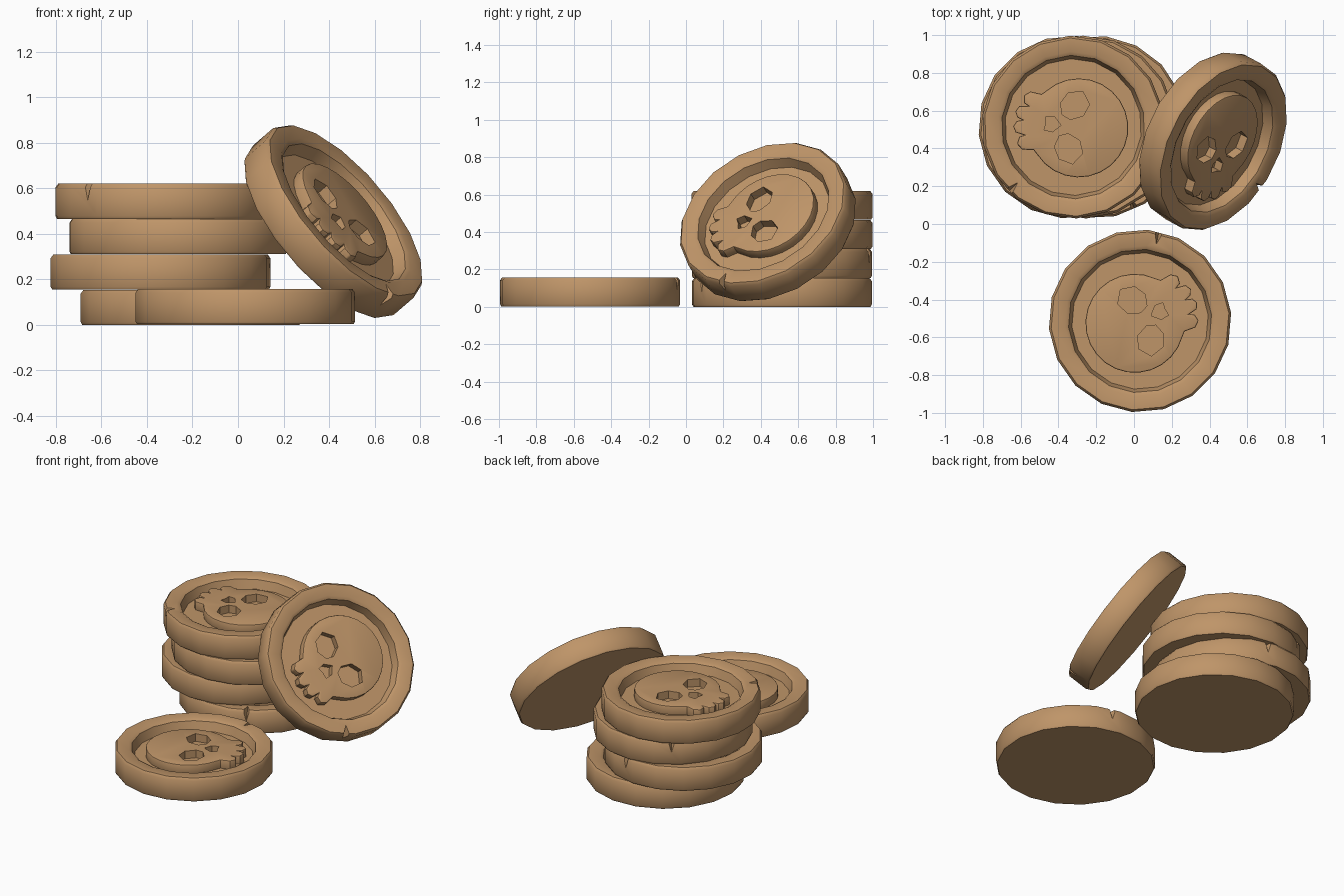
import bpy, bmesh
from math import sin, cos, pi, radians
from mathutils import Vector, Matrix

if "Cube" in bpy.data.objects:
    bpy.data.objects.remove(bpy.data.objects["Cube"])

T = 0.154      # coin thickness
SIDES = 18

gold = bpy.data.materials.new("old_gold")
gold.diffuse_color = (0.52, 0.30, 0.14, 1)
gold.use_nodes = True
gold.node_tree.nodes["Principled BSDF"].inputs["Base Color"].default_value = gold.diffuse_color


def make_obj(name, bm):
    bmesh.ops.recalc_face_normals(bm, faces=bm.faces[:])
    me = bpy.data.meshes.new(name)
    bm.to_mesh(me)
    bm.free()
    ob = bpy.data.objects.new(name, me)
    bpy.context.collection.objects.link(ob)
    return ob


def prism(name, pts, z0, z1):
    bm = bmesh.new()
    f = bm.faces.new([bm.verts.new((x, y, z0)) for x, y in pts])
    g = bmesh.ops.extrude_face_region(bm, geom=[f])["geom"]
    bmesh.ops.translate(bm, vec=(0, 0, z1 - z0),
                        verts=[v for v in g if isinstance(v, bmesh.types.BMVert)])
    return make_obj(name, bm)


def finish(ob, cutters, bevel=0):
    """Apply bevel and cuts, return the finished mesh and drop the helpers."""
    if bevel:
        b = ob.modifiers.new("bevel", "BEVEL")
        b.width, b.segments, b.limit_method = bevel, 2, "ANGLE"
        b.angle_limit = radians(60)
    for c in cutters:
        c.hide_render = True
        m = ob.modifiers.new("cut", "BOOLEAN")
        m.operation, m.object, m.solver = "DIFFERENCE", c, "EXACT"
    dg = bpy.context.evaluated_depsgraph_get()
    me = bpy.data.meshes.new_from_object(ob.evaluated_get(dg))
    for o in [ob] + cutters:
        bpy.data.objects.remove(o)
    me.shade_smooth()
    me.set_sharp_from_angle(angle=radians(38))
    me.materials.clear()
    me.materials.append(gold)
    return me


# coin disc: lathed profile with raised rim
profile = [(0.477, 0), (0.484, 0.012), (0.484, 0.138), (0.472, T), (0.40, T),
           (0.38, 0.142), (0.362, 0.085)]
bm = bmesh.new()
rings = [[bm.verts.new((r * cos(2 * pi * i / SIDES), r * sin(2 * pi * i / SIDES), z))
          for i in range(SIDES)] for r, z in profile]
for a, b in zip(rings, rings[1:]):
    for i in range(SIDES):
        j = (i + 1) % SIDES
        bm.faces.new((a[i], a[j], b[j], b[i]))
bm.faces.new(rings[0])
bm.faces.new(rings[-1])
disc = make_obj("disc", bm)

# wedge that nicks the rim edge
bm = bmesh.new()
for p in [(0.415, 0, T), (0.41, 0, 0.18), (0.50, 0, 0.055),
          (0.50, 0.035, 0.18), (0.50, -0.035, 0.18)]:
    bm.verts.new(p)
bmesh.ops.convex_hull(bm, input=bm.verts[:])
nick = make_obj("nick_cutter", bm)
nick.rotation_euler.z = radians(53)
bpy.context.view_layer.update()
disc_mesh = finish(disc, [nick])

# skull relief: round cranium, jaw with four teeth pointing +x
jaw = [(0.19, 0.15), (0.25, 0.155), (0.282, 0.13), (0.275, 0.09), (0.25, 0.078),
       (0.298, 0.07), (0.315, 0.04), (0.30, 0.01)]
arc = [(-0.03 + 0.262 * cos(radians(a)), 0.262 * sin(radians(a))) for a in range(40, 321, 14)]
outline = arc + [(x, -y) for x, y in jaw] + [(0.27, 0)] + jaw[::-1]
skull = prism("skull", outline, 0.07, 0.141)

# eye sockets and nose
eye = [(-0.075, 0.015), (-0.05, -0.05), (0.015, -0.078), (0.06, -0.06),
       (0.078, 0.0), (0.045, 0.06), (-0.03, 0.078)]
nose = [(0.065, 0), (0.105, 0.04), (0.15, 0.036), (0.145, 0), (0.15, -0.036), (0.105, -0.04)]
cutters = [prism("eye_cutter", [(0.006 + x, s * (0.116 + y)) for x, y in eye], 0.09, 0.2)
           for s in (1, -1)]
cutters.append(prism("nose_cutter", nose, 0.09, 0.2))
bpy.context.view_layer.update()
skull_mesh = finish(skull, cutters, 0.008)


def coin(name, matrix):
    for part, me in (("disc", disc_mesh), ("skull", skull_mesh)):
        ob = bpy.data.objects.new(f"{name}_{part}", me)
        ob.matrix_world = matrix
        bpy.context.collection.objects.link(ob)


def flat(x, y, z, deg):
    return Matrix.Translation((x, y, z)) @ Matrix.Rotation(radians(deg), 4, "Z")


# stack of four, offset and turned
for i, (x, deg) in enumerate([(-0.207, -117), (-0.34, 25), (-0.262, 71), (-0.322, 172)]):
    coin(f"stack_coin_{i + 1}", flat(x, 0.513, i * 0.1553, deg))

# single coin lying in front
coin("lying_coin", flat(0.032, -0.513, 0.003, 25))

# coin leaning on the stack
n = Vector((0.70, -0.375, 0.605)).normalized()
u = Vector((-0.19, -0.93, -0.32))
u = (u - n * u.dot(n)).normalized()
v = n.cross(u)
rot = Matrix((u, v, n)).transposed().to_4x4()
coin("leaning_coin", Matrix.Translation(Vector((0.42, 0.437, 0.455)) - n * T / 2) @ rot)
